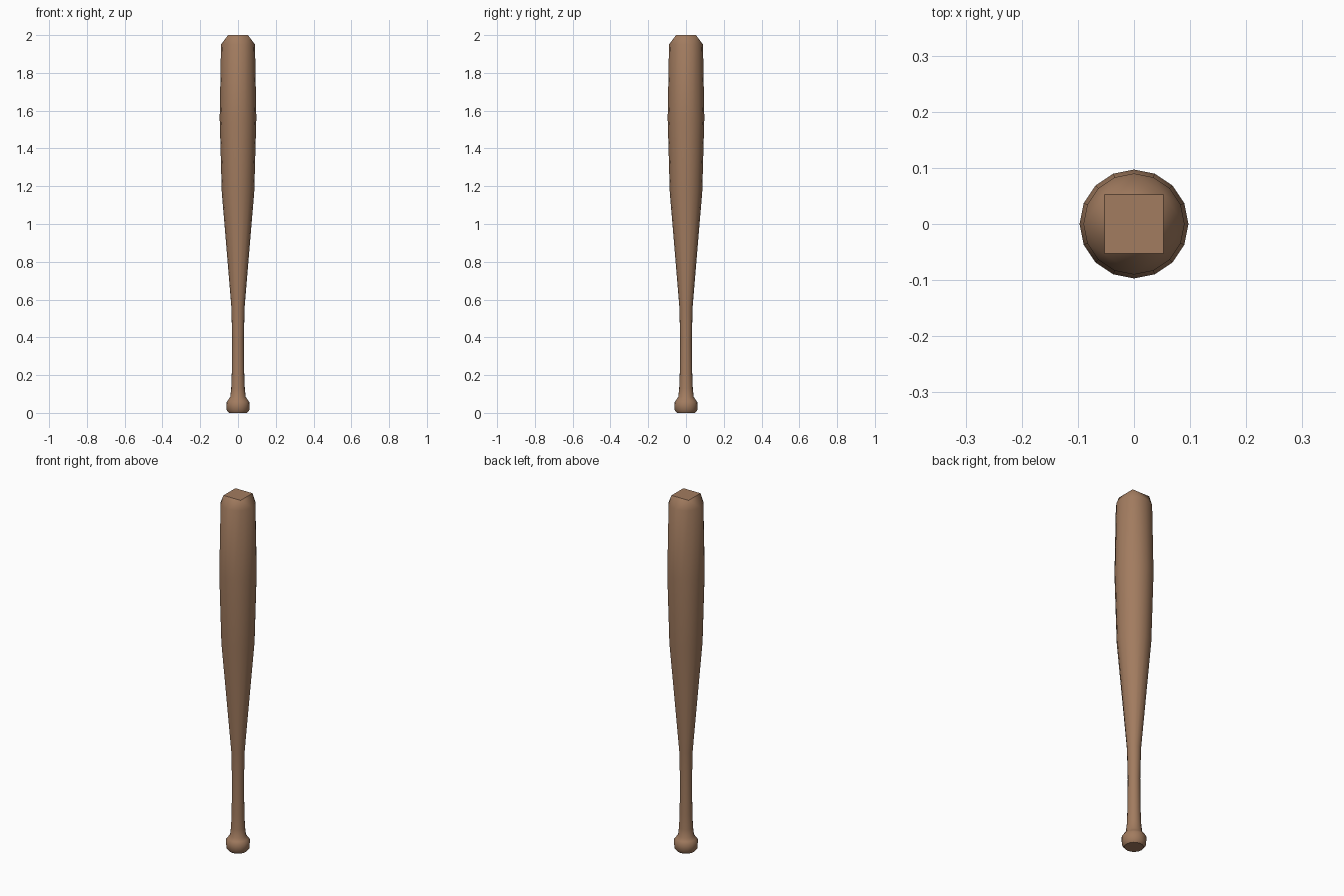
import bpy, bmesh, math

if "Cube" in bpy.data.objects:
    bpy.data.objects.remove(bpy.data.objects["Cube"])

N = 16
# (radius, height) from knob to shoulder of the barrel
PROFILE = [(0.048, 0.0), (0.060, 0.015), (0.062, 0.055), (0.052, 0.068), (0.041, 0.085),
           (0.036, 0.13), (0.033, 0.21), (0.031, 0.39), (0.035, 0.56), (0.086, 1.17),
           (0.097, 1.56), (0.090, 1.95)]

wood = bpy.data.materials.new("brown wood")
wood.diffuse_color = (0.36, 0.20, 0.115, 1)
wood.use_nodes = True
wood.node_tree.nodes["Principled BSDF"].inputs["Base Color"].default_value = wood.diffuse_color

bm = bmesh.new()
# lathed handle and barrel
rings = []
for r, z in PROFILE:
    rings.append([bm.verts.new((r * math.cos(2 * math.pi * i / N),
                                r * math.sin(2 * math.pi * i / N), z)) for i in range(N)])
for a, b in zip(rings, rings[1:]):
    for i in range(N):
        j = (i + 1) % N
        bm.faces.new((a[i], a[j], b[j], b[i]))
bm.faces.new(rings[0][::-1])

# rounded end: four-cornered cap joined to the sixteen-sided shoulder
s = 0.053
cap = [bm.verts.new((x, y, 2.0)) for x, y in ((s, s), (-s, s), (-s, -s), (s, -s))]
bm.faces.new(cap)
top = rings[-1]
for k in range(4):
    c = 2 + 4 * k
    for i in range(c - 2, c + 2):
        bm.faces.new((top[i % N], top[(i + 1) % N], cap[k]))
    bm.faces.new((top[(c + 2) % N], cap[(k + 1) % 4], cap[k]))
bmesh.ops.recalc_face_normals(bm, faces=bm.faces)

me = bpy.data.meshes.new("bat")
bm.to_mesh(me)
bm.free()
me.materials.append(wood)
bat = bpy.data.objects.new("bat", me)
bpy.context.collection.objects.link(bat)
bpy.context.view_layer.objects.active = bat
bat.select_set(True)
bpy.ops.object.shade_smooth_by_angle(angle=math.radians(50))
